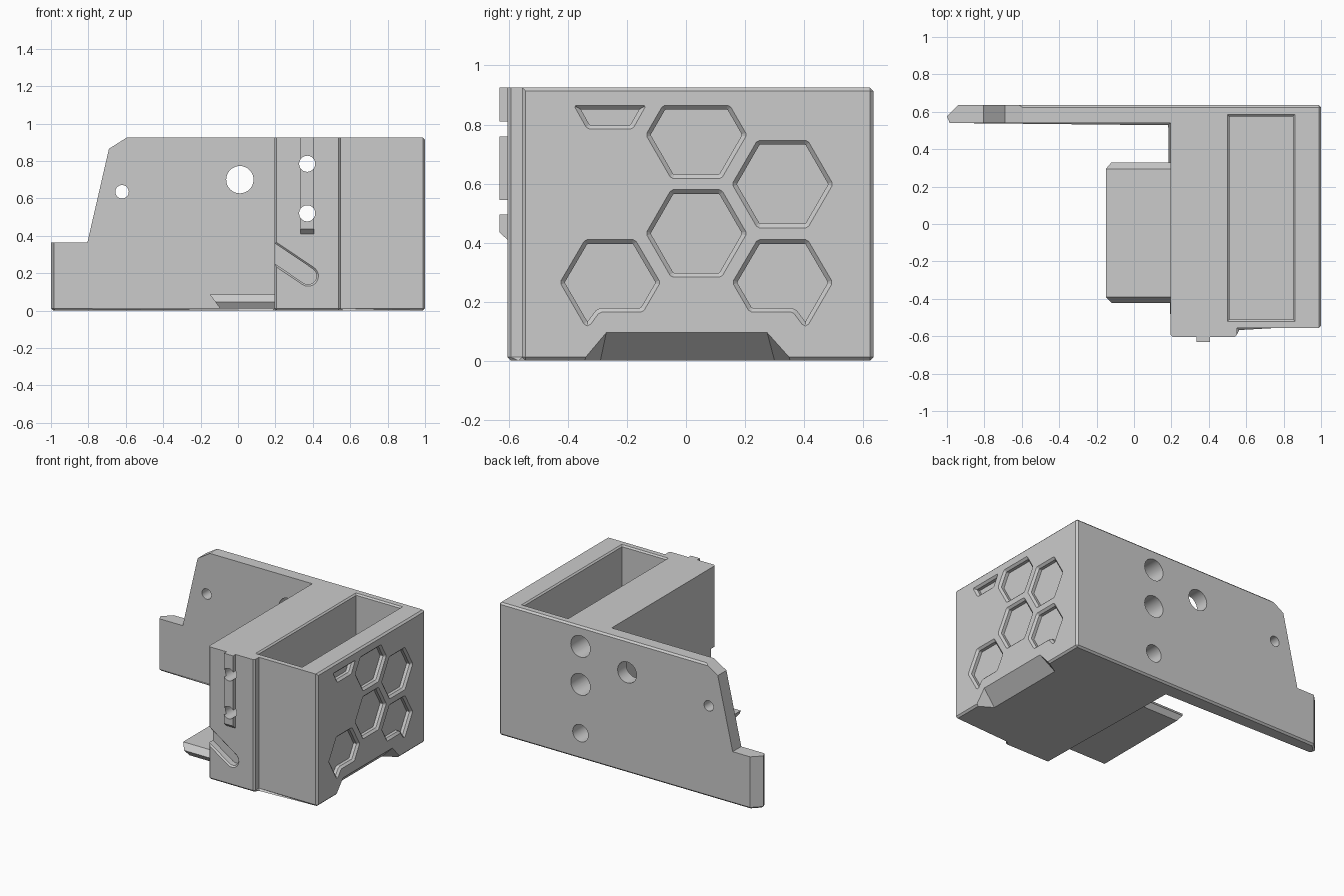
import bpy, bmesh, math
from mathutils import Vector

default_cube = bpy.data.objects.get("Cube")
if default_cube:
    bpy.data.objects.remove(default_cube)

grey = bpy.data.materials.new("light grey plastic")
grey.use_nodes = True
COLOUR = (0.6, 0.6, 0.6, 1)
grey.diffuse_color = COLOUR
grey.node_tree.nodes["Principled BSDF"].inputs["Base Color"].default_value = COLOUR

# Order of (u, v, w) on the three axes, w being the extrusion direction
PLACE = {
    "x": lambda u, v, w: (w, u, v),
    "y": lambda u, v, w: (u, w, v),
    "z": lambda u, v, w: (u, v, w),
}


def make_object(name, bm):
    bmesh.ops.recalc_face_normals(bm, faces=bm.faces)
    mesh = bpy.data.meshes.new(name)
    bm.to_mesh(mesh)
    bm.free()
    mesh.materials.append(grey)
    obj = bpy.data.objects.new(name, mesh)
    bpy.context.scene.collection.objects.link(obj)
    return obj


def loft(axis, layers):
    """Closed solid through equal-length outlines, given as (outline, level)."""
    bm = bmesh.new()
    rings = [[bm.verts.new(PLACE[axis](u, v, w)) for u, v in outline]
             for outline, w in layers]
    n = len(rings[0])
    for a, b in zip(rings, rings[1:]):
        for i in range(n):
            j = (i + 1) % n
            bm.faces.new((a[i], a[j], b[j], b[i]))
    bm.faces.new(rings[0])
    bm.faces.new(rings[-1])
    return bm


def inset(outline, d):
    """Move every side of a 2D outline inwards by d."""
    pts = [Vector(p) for p in outline]
    n = len(pts)
    area = sum(pts[i - 1].x * pts[i].y - pts[i].x * pts[i - 1].y for i in range(n))
    sign = 1 if area > 0 else -1
    result = []
    for i, p in enumerate(pts):
        a = (p - pts[i - 1]).normalized()
        b = (pts[(i + 1) % n] - p).normalized()
        na, nb = Vector((-a.y, a.x)), Vector((-b.y, b.x))
        result.append(p + (na + nb) * sign * d / (1 + na.dot(nb)))
    return result


def soften(outline, d):
    """Cut the corners of an outline."""
    pts = [Vector(p) for p in outline]
    result = []
    for i, p in enumerate(pts):
        for q in (pts[i - 1], pts[(i + 1) % len(pts)]):
            result.append(p + (q - p).normalized() * d)
    return result


def circle(u, v, r, n=40):
    return [(u + r * math.cos(math.tau * i / n), v + r * math.sin(math.tau * i / n))
            for i in range(n)]


def rect(u0, u1, v0, v1):
    return [(u0, v0), (u1, v0), (u1, v1), (u0, v1)]


def recess(axis, outline, face, depth, outward, chamfer=0.014):
    """Pocket cutter with a chamfered rim; outward is the face direction."""
    inner = inset(outline, chamfer)
    return loft(axis, [(outline, face + 0.03 * outward), (outline, face),
                       (inner, face - chamfer * outward), (inner, face - depth * outward)])


def cut(targets, bm):
    cutter = make_object("cutter", bm)
    cutter.hide_render = True
    for target in targets:
        mod = target.modifiers.new("cut", "BOOLEAN")
        mod.operation = "DIFFERENCE"
        mod.solver = "EXACT"
        mod.object = cutter
        bpy.context.view_layer.objects.active = target
        bpy.ops.object.modifier_apply(modifier=mod.name)
    bpy.data.objects.remove(cutter)


# Body: block with a stepped front and a long back plate, edges chamfered
TOP, RIGHT, BACK, FRONT = 0.925, 1.0, 0.635, -0.605
plan = [(0.195, FRONT), (0.55, FRONT), (0.55, -0.555), (RIGHT, -0.555), (RIGHT, BACK),
        (-0.94, BACK), (-1, 0.575), (-0.985, 0.54), (0.195, 0.54)]
bm = loft("z", [(plan, 0), (plan, TOP)])


def chamfered(edge):
    a, b = (v.co for v in edge.verts)
    if abs(a.z - b.z) > 0.1:
        return a.x > 0.9 or a.y < -0.6
    return a.z < 0.1 or min(a.x, b.x) > 0.9 or min(a.y, b.y) > 0.6


bmesh.ops.bevel(bm, geom=[e for e in bm.edges if chamfered(e)], offset=0.012,
                segments=1, affect="EDGES")
body = make_object("body", bm)

# Front rail with a sloped lower end
rail_side = [(-0.6, 0.405), (-0.605, 0.41), (-0.632, 0.435), (-0.632, TOP), (-0.6, TOP)]
rail = make_object("front_rail", loft("x", [(rail_side, 0.335), (rail_side, 0.405)]))

# Stepped and sloping end of the back plate
corner = [(-1.1, 0.365), (-0.805, 0.365), (-0.69, 0.865), (-0.595, TOP), (-0.595, 1), (-1.1, 1)]
cut([body], loft("y", [(corner, 0.4), (corner, 0.8)]))

# Deep open pocket in the top
cut([body], recess("z", rect(0.5, 0.86, -0.52, 0.585), TOP, 0.86, 1, 0.01))


# Honeycomb recesses on the right side
def hexagon(y, z, r=0.171, top=0.865):
    half = r * math.sqrt(0.75)
    up = min(half, top - z)
    return [(y + s * (r - abs(h) / math.sqrt(3)), z + h)
            for s, h in ((1, 0), (1, up), (-1, up), (-1, 0), (-1, -half), (1, -half))]


def notched(y, side):
    """Lower cell, trimmed to clear the dovetail notch."""
    shape = [(-0.17, 0.265), (-0.085, 0.41), (0.085, 0.41), (0.17, 0.265),
             (0.112, 0.165), (-0.035, 0.165), (-0.07, 0.118), (-0.085, 0.118)]
    return [(y + side * u, z) for u, z in shape]


cells = [hexagon(0.035, 0.765), hexagon(0.327, 0.598), hexagon(0.035, 0.431),
         notched(-0.257, 1), notched(0.327, -1),
         [(-0.38, 0.865), (-0.135, 0.865), (-0.18, 0.785), (-0.335, 0.785)]]
for cell in cells:
    cut([body], recess("x", soften(cell, 0.007), RIGHT, 0.036, 1))

# Dovetail notch under the right side
bm = bmesh.new()
for x, y0, y1, z in ((1.0, -0.27, 0.275, 0.095), (1.0, -0.35, 0.36, 0), (0.9, -0.29, 0.3, 0)):
    for y in (y0, y1):
        bm.verts.new((x, y, z))
        if x == RIGHT:
            bm.verts.new((x + 0.05, y, z))
        if z == 0:
            bm.verts.new((x, y, -0.05))
bmesh.ops.convex_hull(bm, input=bm.verts)
cut([body], bm)

# Sloping slot on the front, rounded at its lower end
angle = math.radians(-34)
along, across = Vector((math.cos(angle), math.sin(angle))), Vector((-math.sin(angle), math.cos(angle)))
end, radius = Vector((0.375, 0.185)), 0.055
slot = [end + radius * (along * math.cos(t) + across * math.sin(t))
        for t in (math.pi * (i / 12 - 0.5) for i in range(13))]
slot += [end - along * 0.4 + across * radius, end - along * 0.4 - across * radius]
cut([body], recess("y", slot, FRONT, 0.05, -1, 0.01))

# Screw holes: narrow through the front, wide from the back
for z in (0.785, 0.52):
    hole = circle(0.37, z, 0.043)
    cut([body, rail], loft("y", [(hole, -0.7), (hole, 0.7)]))
    wide = circle(0.37, z, 0.075)
    cut([body], loft("y", [(wide, -0.4), (wide, 0.7)]))
blind = circle(0.37, 0.18, 0.06)
cut([body], loft("y", [(blind, -0.4), (blind, 0.7)]))

# Holes through the back plate
for x, z, r in ((-0.62, 0.635, 0.036), (0.01, 0.7, 0.073)):
    hole = circle(x, z, r)
    cut([body], loft("y", [(hole, 0.4), (hole, 0.8)]))

# Dovetail tab on the left side
make_object("dovetail_tab", loft("z", [
    (rect(-0.095, 0.2, -0.4, 0.305), 0.01),
    (rect(-0.12, 0.2, -0.422, 0.33), 0.045),
    (rect(-0.15, 0.2, -0.39, 0.295), 0.085)]))

# Smooth the round holes, keep the edges sharp
bpy.ops.object.select_all(action="DESELECT")
for obj in (body, rail):
    obj.select_set(True)
bpy.context.view_layer.objects.active = body
bpy.ops.object.shade_smooth_by_angle(angle=math.radians(20))
